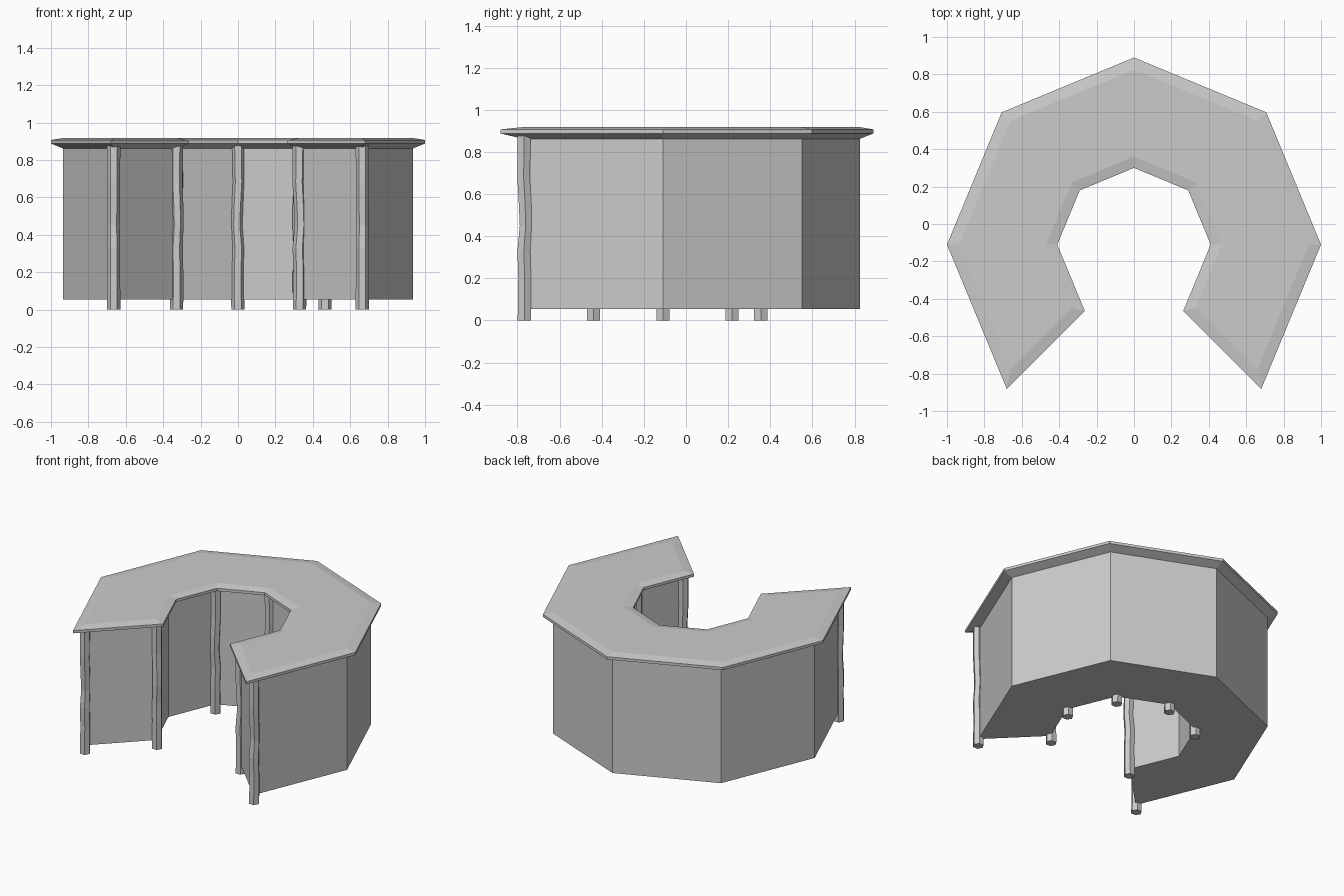
import bpy
import bmesh
import math

if "Cube" in bpy.data.objects:
    bpy.data.objects.remove(bpy.data.objects["Cube"])

CY = -0.11          # centre of the octagonal ring
STEPS = 7           # corners along the three-quarter ring


def arc(radius, extend):
    """Octagon corners from -45 to 225 degrees; ends run on along their edge."""
    pts = []
    for i in range(STEPS):
        a = math.radians(-45 + 45 * i)
        pts.append([radius * math.cos(a), CY + radius * math.sin(a)])
    for i, s in ((0, 1), (-1, -1)):
        pts[i][0] -= s * math.sin(math.radians(22.5)) * extend
        pts[i][1] -= math.cos(math.radians(22.5)) * extend
    return pts


def finish(bm, name):
    bmesh.ops.recalc_face_normals(bm, faces=bm.faces[:])
    mesh = bpy.data.meshes.new(name)
    bm.to_mesh(mesh)
    bm.free()
    obj = bpy.data.objects.new(name, mesh)
    bpy.context.collection.objects.link(obj)
    return obj


def ring_solid(name, layers):
    """Closed C-shaped solid from layers of (outer r, inner r, end extension, z)."""
    bm = bmesh.new()
    loops = []
    for ro, ri, ext, z in layers:
        pts = arc(ro, ext) + arc(ri, ext)[::-1]
        loops.append([bm.verts.new((x, y, z)) for x, y in pts])
    n = 2 * STEPS
    for a, b in zip(loops, loops[1:]):
        for i in range(n):
            j = (i + 1) % n
            bm.faces.new((a[i], a[j], b[j], b[i]))
    for lp in (loops[0], loops[-1]):
        for i in range(STEPS - 1):
            bm.faces.new((lp[i], lp[i + 1], lp[n - 2 - i], lp[n - 1 - i]))
    return finish(bm, name)


def post(name, x, y, phase):
    """Six-sided, slightly crooked timber post."""
    bm = bmesh.new()
    loops = []
    heights = (0.0, 0.2, 0.33, 0.45, 0.55, 0.68, 0.885)
    bends = (0.0, 0.002, -0.002, 0.007, 0.004, -0.003, 0.0)
    for z, bend in zip(heights, bends):
        r = 0.036 - 0.5 * abs(bend)
        cx, cy = x + bend * math.cos(phase), y + bend * math.sin(phase)
        loops.append([bm.verts.new((cx + r * math.cos(math.radians(60 * k)),
                                    cy + r * math.sin(math.radians(60 * k)), z))
                      for k in range(6)])
    for a, b in zip(loops, loops[1:]):
        for k in range(6):
            m = (k + 1) % 6
            bm.faces.new((a[k], a[m], b[m], b[k]))
    bm.faces.new(loops[0][::-1])
    bm.faces.new(loops[-1])
    return finish(bm, name)


# Panelled counter body
ring_solid("counter_body", [(0.935, 0.47, 0.0, 0.055), (0.935, 0.47, 0.0, 0.87)])

# Overhanging worktop with sloped underside and shallow top bevel
ring_solid("worktop", [(0.935, 0.47, 0.0, 0.862), (1.0, 0.41, 0.07, 0.888),
                       (1.0, 0.41, 0.07, 0.907), (0.935, 0.47, 0.005, 0.918)])

# Posts at the inner corners (one side has none) and at the outer end corners
inner_angles = (-45, 0, 45, 90, 135, 225)
for i, deg in enumerate(inner_angles):
    a = math.radians(deg)
    post("inner_post_%d" % (i + 1), 0.465 * math.cos(a), CY + 0.465 * math.sin(a), i * 1.1)
for side, name in ((1, "right_end_post"), (-1, "left_end_post")):
    post(name, side * 0.665, -0.768, math.pi / 2)
